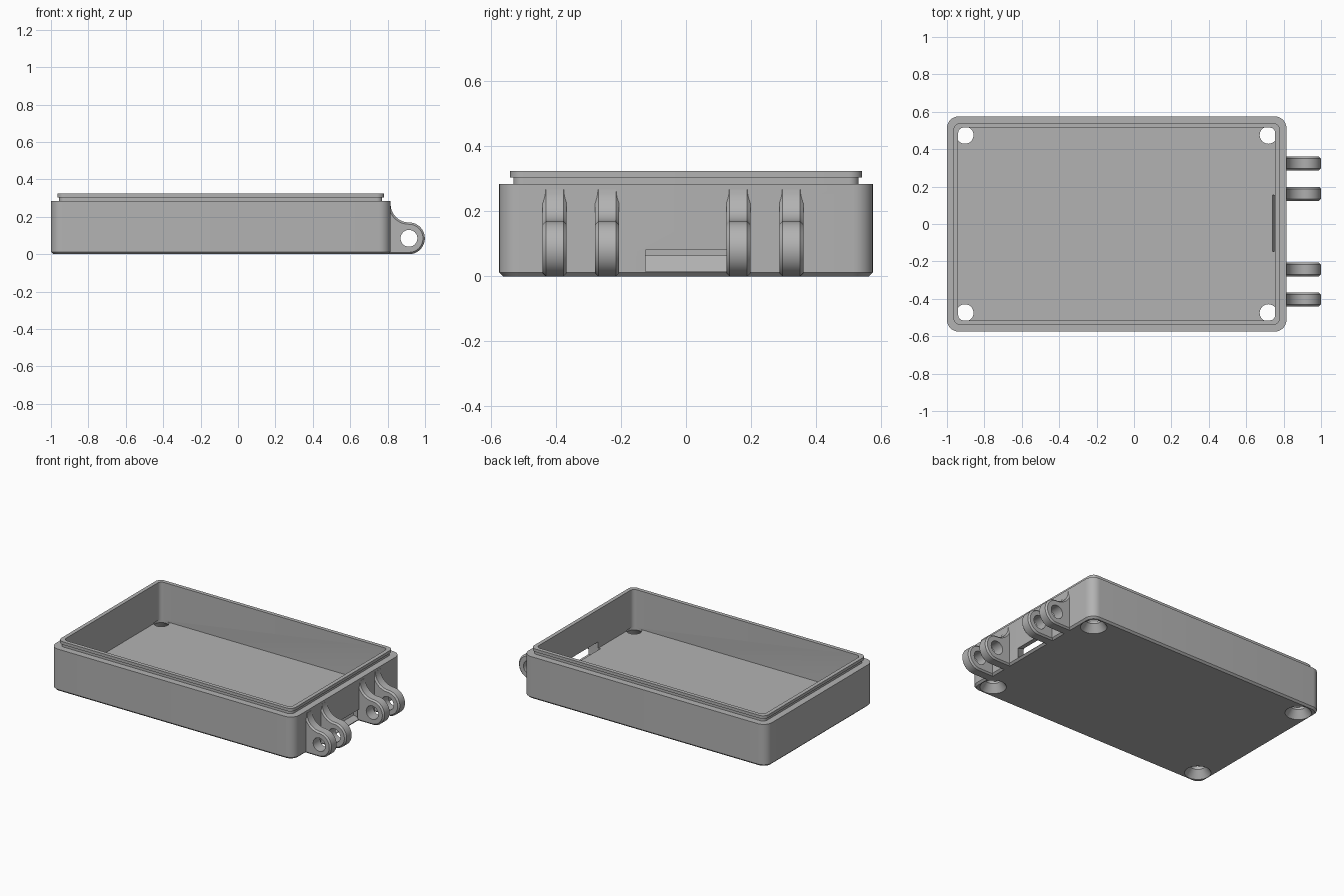
import bpy, bmesh, math

if "Cube" in bpy.data.objects:
    bpy.data.objects.remove(bpy.data.objects["Cube"])

grey = bpy.data.materials.new("plain grey")
grey.diffuse_color = (0.45, 0.45, 0.45, 1)
grey.use_nodes = True
grey.node_tree.nodes["Principled BSDF"].inputs["Base Color"].default_value = grey.diffuse_color


def finish(bm, name):
    bmesh.ops.recalc_face_normals(bm, faces=bm.faces)
    mesh = bpy.data.meshes.new(name)
    bm.to_mesh(mesh)
    bm.free()
    mesh.materials.append(grey)
    ob = bpy.data.objects.new(name, mesh)
    bpy.context.collection.objects.link(ob)
    return ob


def activate(ob):
    bpy.ops.object.select_all(action='DESELECT')
    ob.select_set(True)
    bpy.context.view_layer.objects.active = ob


def smooth(ob):
    activate(ob)
    bpy.ops.object.shade_smooth_by_angle(angle=math.radians(30))


def cut(ob, cutter):
    mod = ob.modifiers.new("cut", 'BOOLEAN')
    mod.operation = 'DIFFERENCE'
    mod.solver = 'EXACT'
    mod.object = cutter
    activate(ob)
    bpy.ops.object.modifier_apply(modifier=mod.name)
    bpy.data.objects.remove(cutter)


def rounded_rect(x0, x1, hy, r, n=8):
    pts = []
    corners = [(x1 - r, hy - r), (x0 + r, hy - r), (x0 + r, r - hy), (x1 - r, r - hy)]
    for k, (cx, cy) in enumerate(corners):
        for i in range(n + 1):
            a = math.pi / 2 * (k + i / n)
            pts.append((cx + r * math.cos(a), cy + r * math.sin(a)))
    return pts


def ring_stack(rings, name):
    """Skin a stack of equal-length rings and cap both ends."""
    bm = bmesh.new()
    loops = [[bm.verts.new((x, y, z)) for x, y in pts] for pts, z in rings]
    for a, b in zip(loops, loops[1:]):
        for i in range(len(a)):
            j = (i + 1) % len(a)
            bm.faces.new((a[i], a[j], b[j], b[i]))
    bm.faces.new(loops[0])
    bm.faces.new(loops[-1])
    return finish(bm, name)


def circle(cx, cy, r, n=32):
    return [(cx + r * math.cos(2 * math.pi * i / n),
             cy + r * math.sin(2 * math.pi * i / n)) for i in range(n)]


# Tray: chamfered base, outer wall, stepped lip, inner wall and floor
X0, X1, HY = -1.0, 0.815, 0.575
FLOOR = 0.065
steps = [(0.012, 0, 0.05), (0, 0.012, 0.062), (0, 0.284, 0.062),
         (0.044, 0.284, 0.03), (0.044, 0.304, 0.03),
         (0.034, 0.304, 0.04), (0.034, 0.324, 0.04),
         (0.06, 0.324, 0.028), (0.06, FLOOR, 0.028)]
tray = ring_stack([(rounded_rect(X0 + d, X1 - d, HY - d, r), z) for d, z, r in steps], "tray")

# Countersunk screw holes in the four corners
for x in (-0.904, 0.718):
    for y in (-0.475, 0.475):
        profile = [(0.083, -0.002), (0.081, 0), (0.046, 0.05), (0.046, 0.07)]
        cut(tray, ring_stack([(circle(x, y, r), z) for r, z in profile], "screw_cutter"))

# Flared slot through the hinge-side wall
bm = bmesh.new()
for x, y0, y1, z in ((0.83, -0.12, 0.128, 0.015), (0.83, -0.12, 0.128, 0.074),
                     (0.755, -0.146, 0.154, 0.015), (0.74, -0.146, 0.154, FLOOR),
                     (0.74, -0.146, 0.154, 0.115)):
    for y in (y0, y1):
        bm.verts.new((x, y, z))
bmesh.ops.convex_hull(bm, input=bm.verts)
cut(tray, finish(bm, "slot_cutter"))
smooth(tray)

# Hinge lugs: round eye blended into the wall by a concave fillet
CX, CZ, R = 0.914, 0.085, 0.085
fillet = [(CX - 0.098 * math.cos(a), 0.268 - 0.098 * math.sin(a))
          for a in (math.pi / 2 * i / 12 for i in range(13))]
eye = [(CX + R * math.sin(a), CZ + R * math.cos(a))
       for a in (math.pi * i / 24 for i in range(1, 25))]
outline = [(0.795, 0.0), (0.795, 0.268)] + fillet + eye


def inset_outline(pts, d):
    """Offset a clockwise outline inward by d."""
    out = []
    for i, (x, z) in enumerate(pts):
        (ax, az), (bx, bz) = pts[i - 1], pts[(i + 1) % len(pts)]
        u = math.hypot(x - ax, z - az)
        v = math.hypot(bx - x, bz - z)
        n1 = ((z - az) / u, (ax - x) / u)
        n2 = ((bz - z) / v, (x - bx) / v)
        k = d / (1 + n1[0] * n2[0] + n1[1] * n2[1])
        out.append((x + (n1[0] + n2[0]) * k, z + (n1[1] + n2[1]) * k))
    return out


def lug(y, name):
    h, c = 0.037, 0.01
    inner = inset_outline(outline, c)
    body = ring_stack([(inner, -h), (outline, c - h), (outline, h - c), (inner, h)], name)
    cut(body, ring_stack([(circle(CX, CZ, 0.045), -0.1), (circle(CX, CZ, 0.045), 0.1)],
                         "pin_cutter"))
    # Stand the flat profile upright at its place along the wall
    for v in body.data.vertices:
        px, pz, depth = v.co
        v.co = (px, y + depth, pz)
    body.data.flip_normals()
    smooth(body)


for i, y in enumerate((-0.404, -0.243, 0.161, 0.324)):
    lug(y, "hinge_lug_%d" % (i + 1))
